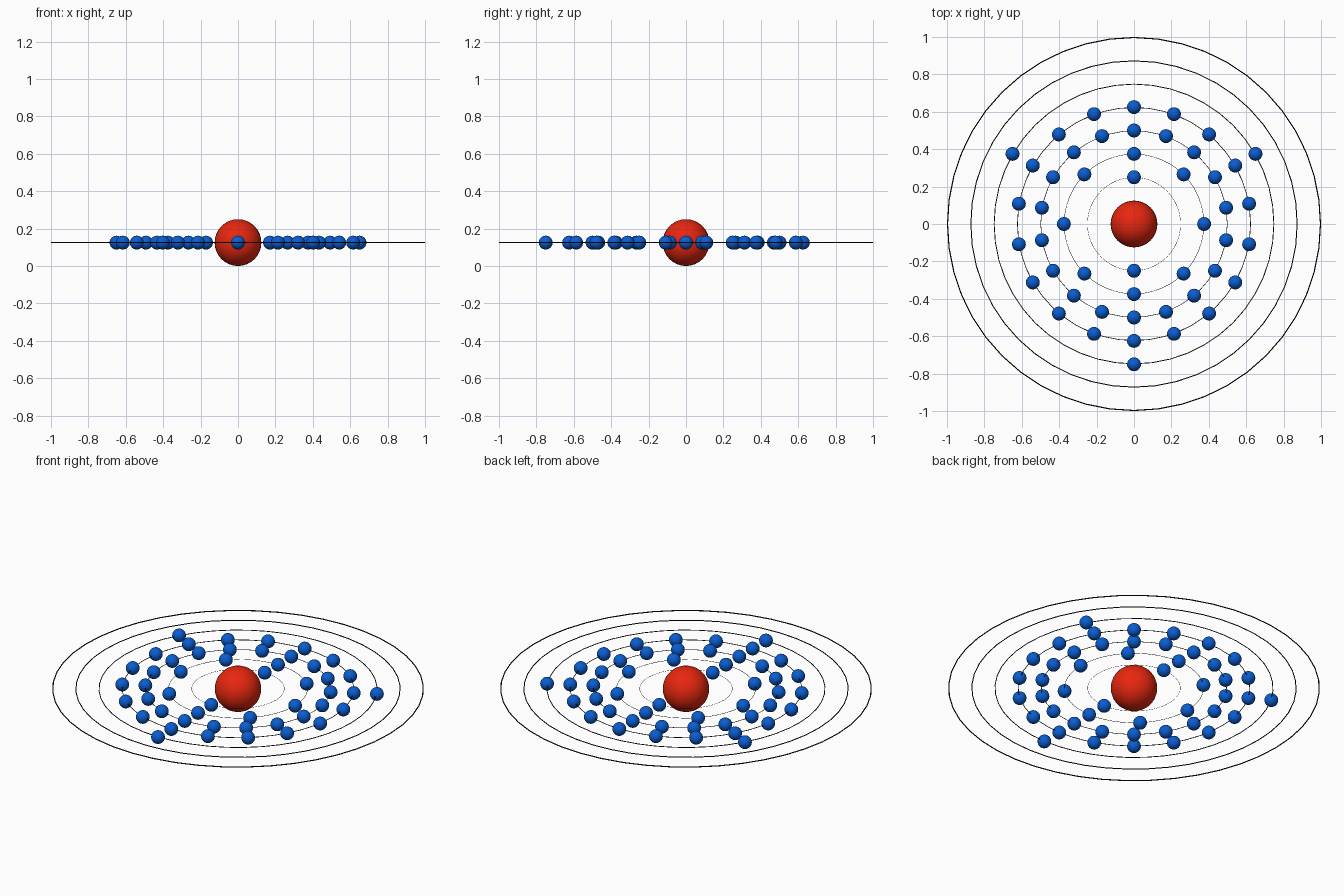
import bpy
from math import cos, sin, pi, radians

if "Cube" in bpy.data.objects:
    bpy.data.objects.remove(bpy.data.objects["Cube"])

CENTRE_Z = 0.125                      # height of the orbital plane
SPACING = 0.125                       # radial step between orbits
ELECTRONS = [2, 8, 18, 18, 3, 0, 0]   # electrons on each orbit, inside out


def material(name, rgb):
    mat = bpy.data.materials.new(name)
    mat.diffuse_color = (*rgb, 1)
    mat.use_nodes = True
    mat.node_tree.nodes["Principled BSDF"].inputs["Base Color"].default_value = mat.diffuse_color
    return mat


RED = material("nucleus_red", (0.8, 0.02, 0.005))
BLUE = material("electron_blue", (0.003, 0.11, 0.64))
BLACK = material("orbit_black", (0.005, 0.005, 0.005))


def finish(name, mat):
    obj = bpy.context.object
    obj.name = name
    obj.data.materials.append(mat)
    bpy.ops.object.shade_smooth()
    return obj


def ball(name, radius, x, y, mat):
    bpy.ops.mesh.primitive_uv_sphere_add(segments=32, ring_count=16, radius=radius,
                                         location=(x, y, CENTRE_Z))
    return finish(name, mat)


# Nucleus
ball("nucleus", 0.125, 0, 0, RED)

# One master electron, whose mesh all the others share
electron_mesh = None

for i, count in enumerate(ELECTRONS):
    radius = SPACING * (i + 2)

    # Orbit ring, with thickness growing with its radius
    thick = 0.003 * radius
    bpy.ops.mesh.primitive_torus_add(major_segments=48, minor_segments=12,
                                     major_radius=radius - thick, minor_radius=thick,
                                     location=(0, 0, CENTRE_Z))
    finish(f"orbit_{i + 1}", BLACK)

    # Electrons evenly spaced; the outermost occupied orbit starts at the front
    start = radians(-90)
    for k in range(count):
        a = start + 2 * pi * k / count
        x, y = radius * cos(a), radius * sin(a)
        name = f"electron_{i + 1}_{k + 1}"
        if electron_mesh is None:
            electron_mesh = ball(name, 0.037, x, y, BLUE).data
        else:
            obj = bpy.data.objects.new(name, electron_mesh)
            obj.location = (x, y, CENTRE_Z)
            bpy.context.collection.objects.link(obj)
